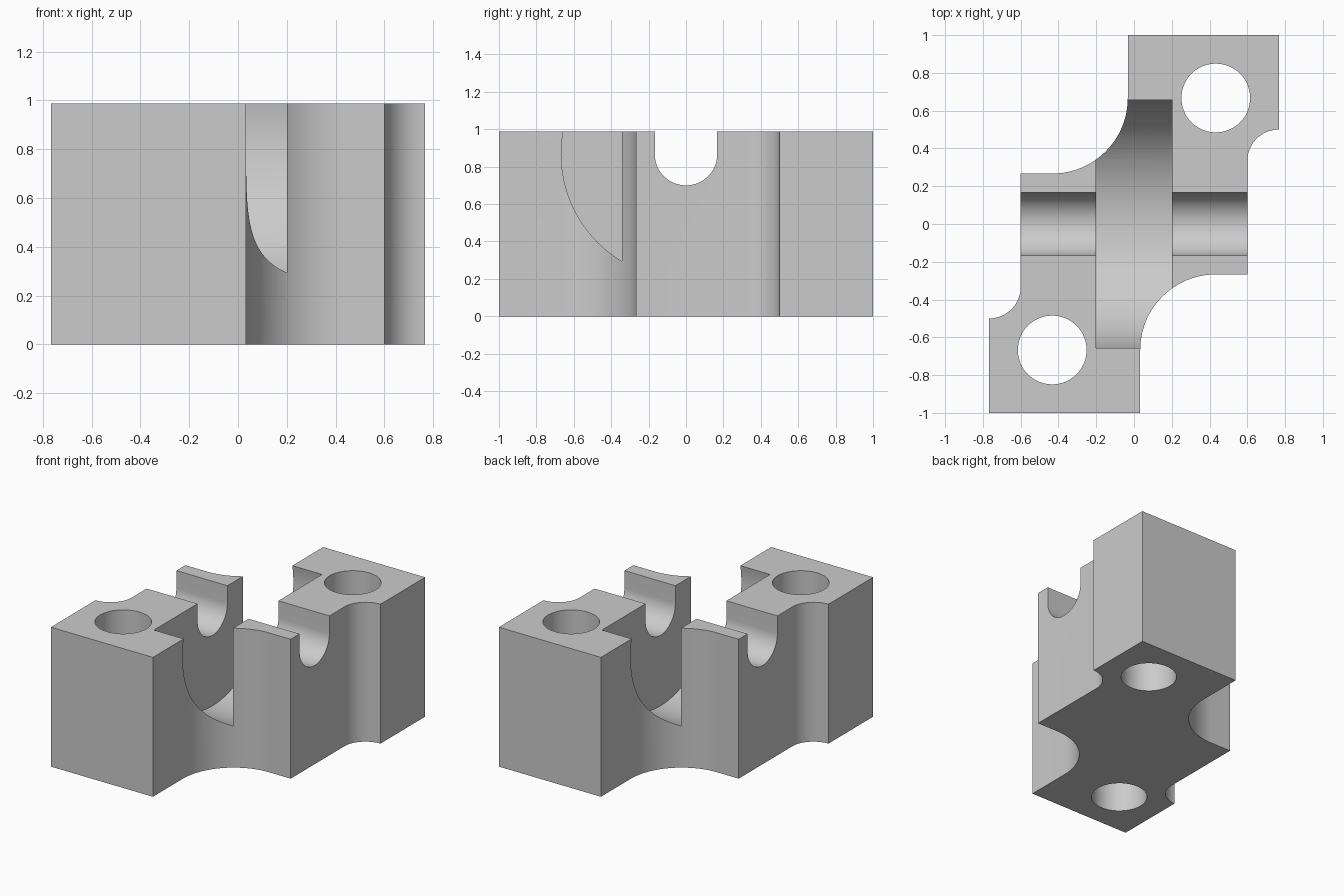
import bpy, bmesh
from math import sin, cos, pi, radians
from mathutils import Vector

if "Cube" in bpy.data.objects:
    bpy.data.objects.remove(bpy.data.objects["Cube"], do_unlink=True)

HEIGHT = 0.988
SIDE, WAIST = 0.767, 0.6          # half widths of the feet and the middle
HOLE_X, HOLE_Y = 0.433, 0.667     # bolt hole centre
AXLE_Z = 0.867                    # shared centre of wheel pocket and axle groove


def arc(cx, cy, r, start, end, steps):
    angles = [radians(start + (end - start) * i / steps) for i in range(steps + 1)]
    return [(cx + r * cos(a), cy + r * sin(a)) for a in angles]


def prism(name, profile, low, high, along_x=False):
    """Extrude a closed 2D profile along z, or along x with the profile in y-z."""
    bm = bmesh.new()
    place = (lambda p: Vector((low, *p))) if along_x else (lambda p: Vector((*p, low)))
    face = bm.faces.new([bm.verts.new(place(p)) for p in profile])
    step = Vector((high - low, 0, 0)) if along_x else Vector((0, 0, high - low))
    result = bmesh.ops.extrude_face_region(bm, geom=[face])
    moved = [g for g in result["geom"] if isinstance(g, bmesh.types.BMVert)]
    bmesh.ops.translate(bm, verts=moved, vec=step)
    bmesh.ops.recalc_face_normals(bm, faces=bm.faces)
    mesh = bpy.data.meshes.new(name)
    bm.to_mesh(mesh)
    bm.free()
    obj = bpy.data.objects.new(name, mesh)
    bpy.context.collection.objects.link(obj)
    return obj


# Block outline: one half, then the same half turned by 180 degrees
half = [(-SIDE, -1), (0.033, -1)]
half += arc(HOLE_X, -HOLE_Y, 0.4, 180, 90, 32)
half += [(WAIST, -0.267)]
half += arc(SIDE, 0.333, SIDE - WAIST, 180, 90, 20)
block = prism("bearing_block", half + [(-x, -y) for x, y in half], 0, HEIGHT)

# Cutters: wheel pocket, axle groove and two bolt holes
groove = arc(0, AXLE_Z, 0.167, 180, 360, 40) + [(0.167, 1.2), (-0.167, 1.2)]
cutters = [
    prism("wheel_pocket_cutter", arc(0, AXLE_Z, 0.667, 0, 360, 128)[:-1], -0.2, 0.2, True),
    prism("axle_groove_cutter", groove, -1, 1, True),
]
for label, s in (("back", 1), ("front", -1)):
    circle = arc(s * HOLE_X, s * HOLE_Y, 0.182, 0, 360, 64)[:-1]
    cutters.append(prism(label + "_bolt_hole_cutter", circle, -0.1, 1.2))

bpy.ops.object.select_all(action="DESELECT")
block.select_set(True)
bpy.context.view_layer.objects.active = block
for cutter in cutters:
    cutter.hide_render = True
    cut = block.modifiers.new(cutter.name, "BOOLEAN")
    cut.operation = "DIFFERENCE"
    cut.solver = "EXACT"
    cut.object = cutter
    bpy.ops.object.modifier_apply(modifier=cut.name)
    bpy.data.objects.remove(cutter, do_unlink=True)

# Plain grey material
grey = bpy.data.materials.new("light_grey")
grey.use_nodes = True
colour = (0.6, 0.6, 0.6, 1)
grey.diffuse_color = colour
grey.node_tree.nodes["Principled BSDF"].inputs["Base Color"].default_value = colour
block.data.materials.clear()
block.data.materials.append(grey)
for face in block.data.polygons:
    face.material_index = 0

bpy.ops.object.shade_smooth_by_angle(angle=radians(20))
